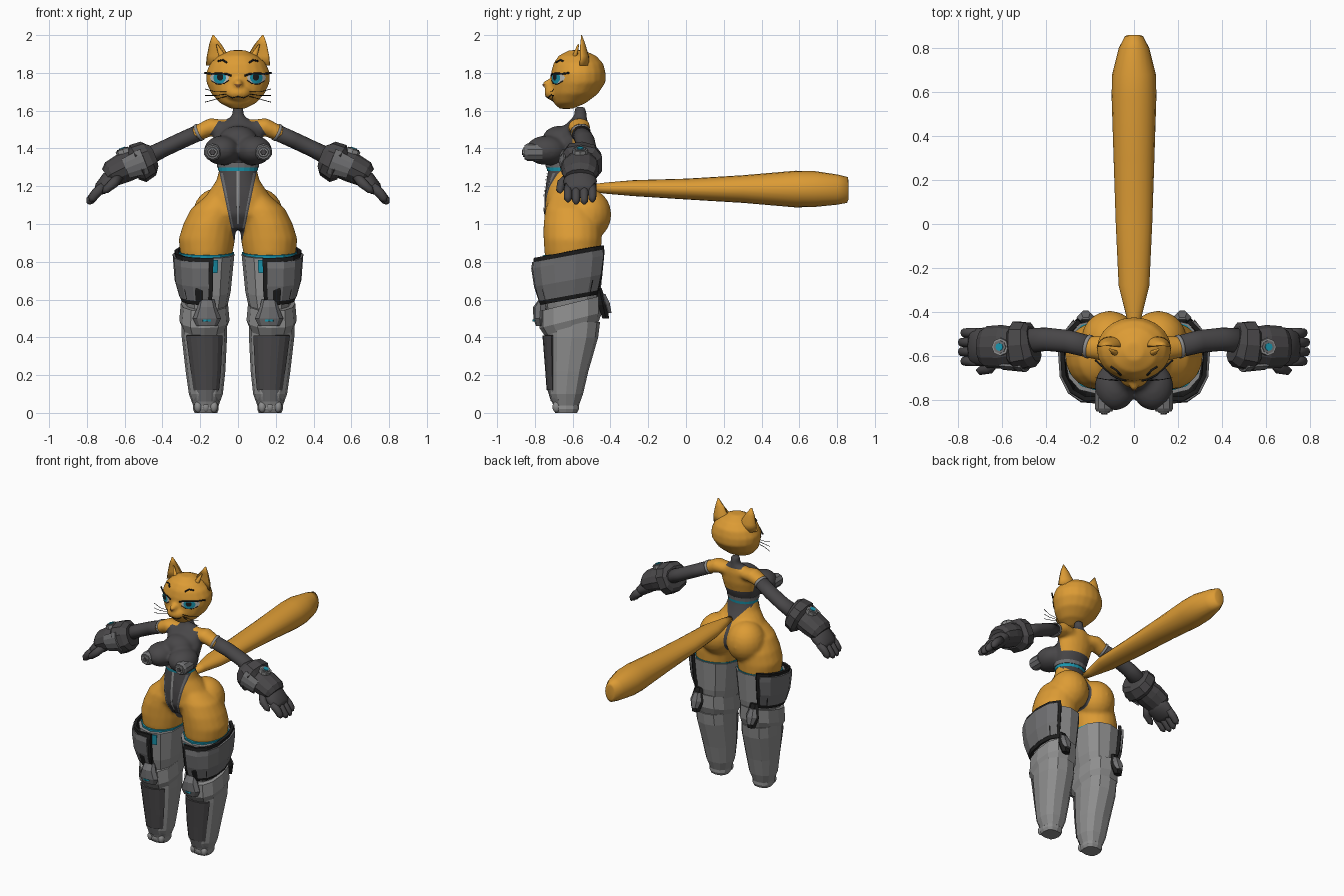
import bpy, bmesh, math
from mathutils import Vector
from mathutils.bvhtree import BVHTree

if "Cube" in bpy.data.objects:
    bpy.data.objects.remove(bpy.data.objects["Cube"])

def material(name, *rgb):
    m = bpy.data.materials.new(name)
    m.use_nodes = True
    m.diffuse_color = (*rgb, 1)
    m.node_tree.nodes["Principled BSDF"].inputs["Base Color"].default_value = (*rgb, 1)
    return m

FUR = material("orange fur", .72, .33, .035)
SUIT = material("charcoal suit", .065, .062, .065)
LIGHT = material("light armour", .27, .27, .27)
MID = material("mid armour", .16, .16, .165)
BLACK = material("black trim", .012, .012, .012)
TEAL = material("teal glow", .01, .3, .42)
WHITE = material("eye white", .55, .55, .52)
NOSE = material("brown nose", .3, .12, .03)

def add(name, bm, mat, mirror=False, smooth=True, solid=0):
    bmesh.ops.recalc_face_normals(bm, faces=bm.faces)
    me = bpy.data.meshes.new(name)
    bm.to_mesh(me)
    bm.free()
    me.materials.append(mat)
    for p in me.polygons:
        p.use_smooth = smooth
    ob = bpy.data.objects.new(name, me)
    bpy.context.collection.objects.link(ob)
    if solid:
        ob.modifiers.new("Solidify", 'SOLIDIFY').thickness = solid
    if mirror:
        ob.modifiers.new("Mirror", 'MIRROR').use_mirror_merge = False
    return ob

def loft(name, secs, mat, n=20, flat=False, arc=None, tilt=0, box=1, hollow=0, **kw):
    """Skin elliptical sections (x, y, z, ru, rv) along a path; flat keeps them level."""
    bm, rings = bmesh.new(), []
    pts = [Vector(s[:3]) for s in secs]
    for i, s in enumerate(secs):
        t = (pts[min(i + 1, len(pts) - 1)] - pts[max(i - 1, 0)]).normalized()
        if flat:
            t = Vector((0, 0, 1))
        ref = Vector((1, 0, 0)) if abs(t.y) > .8 else Vector((0, 1, 0))
        u = ref.cross(t).normalized()
        v = t.cross(u)
        ring = []
        for k in range(n + 1 if arc else n):
            a = math.radians(arc[0] + (arc[1] - arc[0]) * k / n) if arc else math.tau * k / n
            c, d = math.cos(a), math.sin(a)
            c, d = (math.copysign(abs(w) ** box, w) for w in (c, d))
            if hollow and d < 0:
                d *= -hollow
            p = pts[i] + u * c * s[3] + v * d * s[4]
            p.z += tilt * v.y * d * s[4]
            ring.append(bm.verts.new(p))
        rings.append(ring)
    for a, b in zip(rings, rings[1:]):
        for k in range(n):
            j = (k + 1) % len(a)
            bm.faces.new((a[k], a[j], b[j], b[k]))
    if not arc:
        bm.faces.new(rings[0])
        bm.faces.new(rings[-1])
    return add(name, bm, mat, **kw)

def ball(name, c, r, mat, **kw):
    bm = bmesh.new()
    bmesh.ops.create_uvsphere(bm, u_segments=20, v_segments=12, radius=1)
    bmesh.ops.scale(bm, vec=r, verts=bm.verts)
    bmesh.ops.translate(bm, vec=c, verts=bm.verts)
    return add(name, bm, mat, **kw)

def fuse(name, parts, mat, voxel):
    """Blend overlapping parts into one smooth skin; returns the object and its search tree."""
    bm = bmesh.new()
    for ob in parts:
        dg = bpy.context.evaluated_depsgraph_get()
        bm.from_mesh(bpy.data.meshes.new_from_object(ob.evaluated_get(dg)))
        bpy.data.objects.remove(ob)
    ob = add(name, bm, mat)
    ob.modifiers.new("Remesh", 'REMESH').voxel_size = voxel
    ob.modifiers.new("Smooth", 'SMOOTH').iterations = 8
    dg = bpy.context.evaluated_depsgraph_get()
    ob.data = bpy.data.meshes.new_from_object(ob.evaluated_get(dg))
    ob.modifiers.clear()
    ob.data.shade_smooth()
    bm = bmesh.new()
    bm.from_mesh(ob.data)
    tree = BVHTree.FromBMesh(bm)
    bm.free()
    return ob, tree

def on(tree, x, z, off=.004):
    hit = tree.ray_cast(Vector((x, -2, z)), Vector((0, 1, 0)))[0]
    return Vector((x, (hit.y if hit else -.58) - off, z))

def plate(name, tree, outline, mat, off, mirror=True):
    """Thin painted patch laid over the front of a skin."""
    pts = [Vector(a).lerp(Vector(b), k / 4) for a, b in zip(outline, outline[1:] + outline[:1]) for k in range(4)]
    mid = sum(pts, Vector((0, 0))) / len(pts)
    bm = bmesh.new()
    rings = [[bm.verts.new(on(tree, *mid.lerp(p, f), off)) for p in pts] for f in (1, .7, .4, .1)]
    for a, b in zip(rings, rings[1:]):
        for k in range(len(a)):
            j = k - 1
            bm.faces.new((a[j], a[k], b[k], b[j]))
    bm.faces.new(rings[-1])
    return add(name, bm, mat, mirror)

def oval(x, z, rx, rz, lid):
    return [(x + rx * math.cos(math.tau * k / 12), min(lid, z + rz * math.sin(math.tau * k / 12))) for k in range(12)]

def wire(name, pts, r, mat):
    return loft(name, [(*p, r, r) for p in pts], mat, n=6, mirror=True)

# Body: torso, bust, hips, thighs and shoulders blended together
body, skin = fuse("body", [
    loft("torso", [(0, -.56, 1.62, .03, .03), (0, -.56, 1.57, .032, .035), (0, -.57, 1.545, .08, .05),
                   (0, -.585, 1.51, .125, .07), (0, -.61, 1.44, .13, .09), (0, -.63, 1.36, .115, .09),
                   (0, -.65, 1.29, .1, .08), (0, -.64, 1.23, .115, .1), (0, -.62, 1.15, .17, .13),
                   (0, -.6, 1.05, .22, .15), (0, -.6, .97, .1, .1)], FUR, flat=True),
    ball("bust", (.085, -.74, 1.39), (.095, .11, .078), FUR, mirror=True),
    ball("upper_chest", (0, -.67, 1.45), (.1, .09, .07), FUR),
    loft("thigh", [(.1, -.62, 1.14, .08, .1), (.12, -.61, 1.08, .13, .135), (.15, -.6, 1, .14, .155),
                   (.165, -.6, .92, .15, .155), (.167, -.6, .85, .14, .15), (.167, -.6, .76, .12, .13)],
         FUR, flat=True, mirror=True),
    ball("glute", (.11, -.525, 1.05), (.13, .13, .14), FUR, mirror=True),
    loft("shoulder", [(.06, -.57, 1.51, .04, .05), (.14, -.565, 1.515, .048, .06), (.24, -.56, 1.47, .04, .045)],
         FUR, mirror=True)], FUR, .011)

# Suit: cut the skin along the seams, then colour the faces between them
def suited(c):
    x, y, z = abs(c.x), c.y, c.z
    if z > 1.38:
        return x < .1 + (1.55 - z) * .64 and y < -.6 or z > 1.545 and x < .06
    if z > 1.28:
        return True
    return x < .1 - (1.28 - z) * .21 if y < -.6 else x < max(.012, .1 - (1.28 - z) * .8)

bm = bmesh.new()
bm.from_mesh(body.data)
seams = [((0, -.6, 0), (0, 1, 0)), ((0, 0, 1.28), (0, 0, 1)), ((0, 0, 1.38), (0, 0, 1)), ((0, 0, 1.545), (0, 0, 1))]
for s in (1, -1):
    seams += [((s * .1, 0, 1.28), (s, 0, -.21)), ((s * .1, 0, 1.28), (s, 0, -.8)),
              ((s * .1, 0, 1.55), (s, 0, .64)), ((s * .012, 0, 1), (1, 0, 0))]
for co, no in seams:
    bmesh.ops.bisect_plane(bm, geom=bm.verts[:] + bm.edges[:] + bm.faces[:], plane_co=co, plane_no=no)
for f in bm.faces:
    f.material_index = int(suited(f.calc_center_median()))
bm.to_mesh(body.data)
bm.free()
body.data.materials.append(SUIT)
plate("suit_centre_strip", skin, [(-.008, 1.28), (.008, 1.28), (.006, 1), (-.006, 1)], LIGHT, .005, False)
plate("suit_side_strip", skin, [(.08, 1.27), (.092, 1.27), (.032, .98), (.024, .98)], MID, .005)
for name, z, r, mat in (("waist_belt", 1.3, .11, MID), ("belt_glow", 1.28, .104, TEAL)):
    loft(name, [(0, -.65, z, r, r - .018), (0, -.65, z + .025, r + .003, r - .015)], mat, flat=True, smooth=False)
for name, y, r, mat in (("chest_pod", -.855, .046, MID), ("chest_pod_ring", -.862, .03, LIGHT), ("chest_pod_core", -.867, .018, SUIT)):
    loft(name, [(.135, -.76, 1.38, r, r), (.135, y + .015, 1.38, r, r), (.135, y, 1.38, r * .8, r * .8)],
         mat, n=10, mirror=True, smooth=False)

# Head with muzzle
head, face = fuse("head", [
    loft("skull", [(0, -.635, 1.61, .035, .035), (0, -.615, 1.64, .095, .085), (0, -.59, 1.69, .142, .125),
                   (0, -.57, 1.75, .168, .145), (0, -.57, 1.8, .17, .145), (0, -.57, 1.85, .148, .132),
                   (0, -.575, 1.89, .105, .1), (0, -.58, 1.92, .04, .04)], FUR, flat=True),
    ball("muzzle", (0, -.69, 1.695), (.07, .06, .045), FUR),
    ball("nose_bridge", (0, -.7, 1.74), (.03, .06, .03), FUR)], FUR, .009)
loft("ear", [(.1, -.565, 1.84, .07, .055), (.107, -.56, 1.89, .058, .045), (.12, -.56, 1.95, .033, .028),
             (.132, -.555, 2, .004, .004)], FUR, flat=True, hollow=.35, mirror=True)
loft("ear_inner_fold", [(.07, -.6, 1.86, .018, .012), (.09, -.585, 1.9, .016, .012), (.112, -.57, 1.95, .004, .004)],
     FUR, n=8, mirror=True)

# Face details
plate("eye", face, oval(.098, 1.775, .05, .033, 1.792), WHITE, .004)
plate("iris", face, oval(.097, 1.774, .034, .031, 1.791), TEAL, .006)
plate("pupil", face, oval(.095, 1.778, .017, .019, 1.79), BLACK, .008)
plate("nose", face, [(-.02, 1.74), (.02, 1.74), (.006, 1.722), (-.006, 1.722)], NOSE, .004, False)
wire("upper_lash", [on(face, x, z) for x, z in ((.035, 1.785), (.06, 1.794), (.1, 1.797), (.14, 1.795))]
     + [Vector((.176, -.62, 1.8))], .005, BLACK)
wire("lower_lash", [on(face, x, z) for x, z in ((.05, 1.76), (.075, 1.743), (.11, 1.741), (.14, 1.757))], .0025, BLACK)
wire("brow", [on(face, x, z) for x, z in ((.06, 1.855), (.08, 1.868), (.105, 1.862))], .005, BLACK)
wire("mouth", [on(face, x, z, .001) for x, z in ((0, 1.675), (.03, 1.668), (.055, 1.68))], .003, BLACK)
for i in range(3):
    wire("whisker", [on(face, .06, 1.7 - i * .012, 0), Vector((.12, -.71, 1.7 - i * .02)),
                     Vector((.175, -.7, 1.715 - i * .035))], .0018, BLACK)

# Tail
loft("tail", [(0, -.5, 1.19, .02, .02), (0, -.42, 1.19, .03, .035), (0, -.28, 1.19, .042, .07), (0, 0, 1.185, .055, .083),
              (0, .3, 1.185, .073, .093), (0, .58, 1.185, .097, .102), (0, .68, 1.185, .095, .1),
              (0, .8, 1.182, .08, .07), (0, .855, 1.18, .068, .042), (0, .86, 1.18, .05, .03)], FUR, mirror=False)

# Arms, gauntlets and hands
loft("sleeve", [(.2, -.56, 1.487, .043, .05), (.3, -.535, 1.442, .043, .052), (.4, -.525, 1.395, .043, .053),
                (.52, -.535, 1.335, .05, .06)], SUIT, mirror=True)
loft("sleeve_trim", [(.2, -.56, 1.488, .047, .054), (.213, -.557, 1.482, .047, .054)], LIGHT, mirror=True)
loft("gauntlet_cuff", [(.455, -.545, 1.355, .07, .085), (.475, -.55, 1.347, .098, .105), (.53, -.555, 1.32, .108, .115),
                       (.555, -.555, 1.31, .08, .09)], SUIT, n=10, box=.8, mirror=True, smooth=False)
loft("gauntlet", [(.53, -.555, 1.325, .075, .085), (.6, -.56, 1.3, .08, .1), (.67, -.56, 1.265, .07, .095),
                  (.69, -.56, 1.25, .05, .08)], SUIT, n=12, mirror=True, smooth=False)
loft("gauntlet_front_plate", [(.5, -.555, 1.335, .112, .12), (.6, -.56, 1.295, .09, .105)], MID,
     n=4, arc=(-125, -50), mirror=True, smooth=False, solid=.012)
for name, h, r, mat in (("wrist_pod", .04, .04, LIGHT), ("wrist_pod_ring", .045, .03, MID), ("wrist_pod_core", .049, .018, TEAL)):
    loft(name, [(.595, -.56, 1.35, r, r), (.595 + h * .4, -.56, 1.355 + h, r, r)], mat, n=8, mirror=True, smooth=False)
loft("palm", [(.63, -.56, 1.275, .045, .07), (.68, -.56, 1.23, .05, .088), (.73, -.56, 1.185, .036, .085),
              (.745, -.56, 1.17, .02, .07)], SUIT, mirror=True)
for i in range(4):
    y, e = -.625 + i * .043, .012 * (i in (1, 2))
    loft("finger", [(.71, y, 1.2, .026, .023), (.75, y, 1.165, .026, .023), (.772 + e, y, 1.135 - e, .023, .021),
                    (.782 + e, y, 1.118 - e, .008, .008)], SUIT, n=10, mirror=True)
loft("thumb", [(.63, -.62, 1.25, .026, .026), (.66, -.66, 1.215, .026, .024), (.7, -.668, 1.18, .02, .02),
               (.715, -.665, 1.165, .006, .006)], SUIT, n=10, mirror=True)

# Leg armour
def armour(name, secs, mat, n=12, **kw):
    return loft(name, secs, mat, n=n, flat=True, mirror=True, smooth=False, **kw)

armour("thigh_rim_glow", [(.167, -.6, .82, .142, .157), (.167, -.6, .85, .146, .16)], TEAL, tilt=.1)
armour("thigh_guard", [(.167, -.605, .56, .11, .14), (.167, -.605, .64, .128, .155), (.167, -.605, .84, .148, .17)],
       LIGHT, tilt=.13, box=.85)
outer = [(.18, -.615, .6, .125, .16), (.18, -.615, .68, .148, .185), (.18, -.615, .82, .155, .2), (.18, -.615, .855, .158, .195)]
armour("thigh_plate_edge", outer, BLACK, n=6, arc=(-105, 65), tilt=.18, box=.85, solid=.02)
armour("thigh_plate", [(x + .003, y, z + (.022 if z < .7 else -.02), a + .006, b + .006) for x, y, z, a, b in outer],
       MID, n=6, arc=(-98, 58), tilt=.18, box=.85, solid=.015)
armour("thigh_light", [(.16, -.605, .74, .14, .172), (.16, -.605, .81, .145, .178)], TEAL, n=2, arc=(-112, -96), solid=.008)
armour("knee_band", [(.178, -.605, .43, .11, .135), (.178, -.61, .49, .133, .165), (.178, -.61, .58, .125, .165)],
       LIGHT, tilt=.25, box=.85)
armour("knee_cap", [(.165, -.77, .46, .055, .025), (.165, -.775, .5, .075, .033), (.165, -.77, .56, .05, .04),
                    (.165, -.765, .6, .04, .015)], MID, n=8)
armour("knee_light", [(.165, -.78, .485, .03, .032), (.165, -.78, .495, .03, .032)], TEAL, n=8)
armour("knee_back_fin", [(.22, -.425, .5, .03, .02), (.22, -.44, .57, .05, .03), (.22, -.46, .66, .03, .015)], BLACK, n=6)
armour("knee_fin_cover", [(.22, -.41, .53, .025, .018), (.22, -.425, .58, .042, .025), (.22, -.44, .63, .025, .015)], MID, n=6)
armour("shin_guard", [(.17, -.635, .04, .068, .068), (.17, -.635, .1, .09, .09), (.172, -.625, .22, .105, .108),
                      (.178, -.605, .4, .12, .14), (.18, -.6, .48, .12, .145)], LIGHT, box=.85)
armour("shin_front_plate", [(.168, -.635, .12, .085, .103), (.17, -.63, .22, .1, .115), (.178, -.61, .41, .122, .15)],
       SUIT, n=6, arc=(-140, -40), box=.85, solid=.012)
armour("ankle_plate", [(.17, -.635, .06, .08, .08), (.17, -.635, .12, .092, .098)], MID, n=6, arc=(-150, -30), solid=.01)
armour("foot", [(.17, -.635, 0, .06, .058), (.17, -.635, .02, .068, .068), (.17, -.635, .07, .066, .066)], LIGHT, box=.8)
for i in range(3):
    ball("toe", (.128 + i * .042, -.685, .032), (.021, .022, .03), LIGHT, mirror=True)
